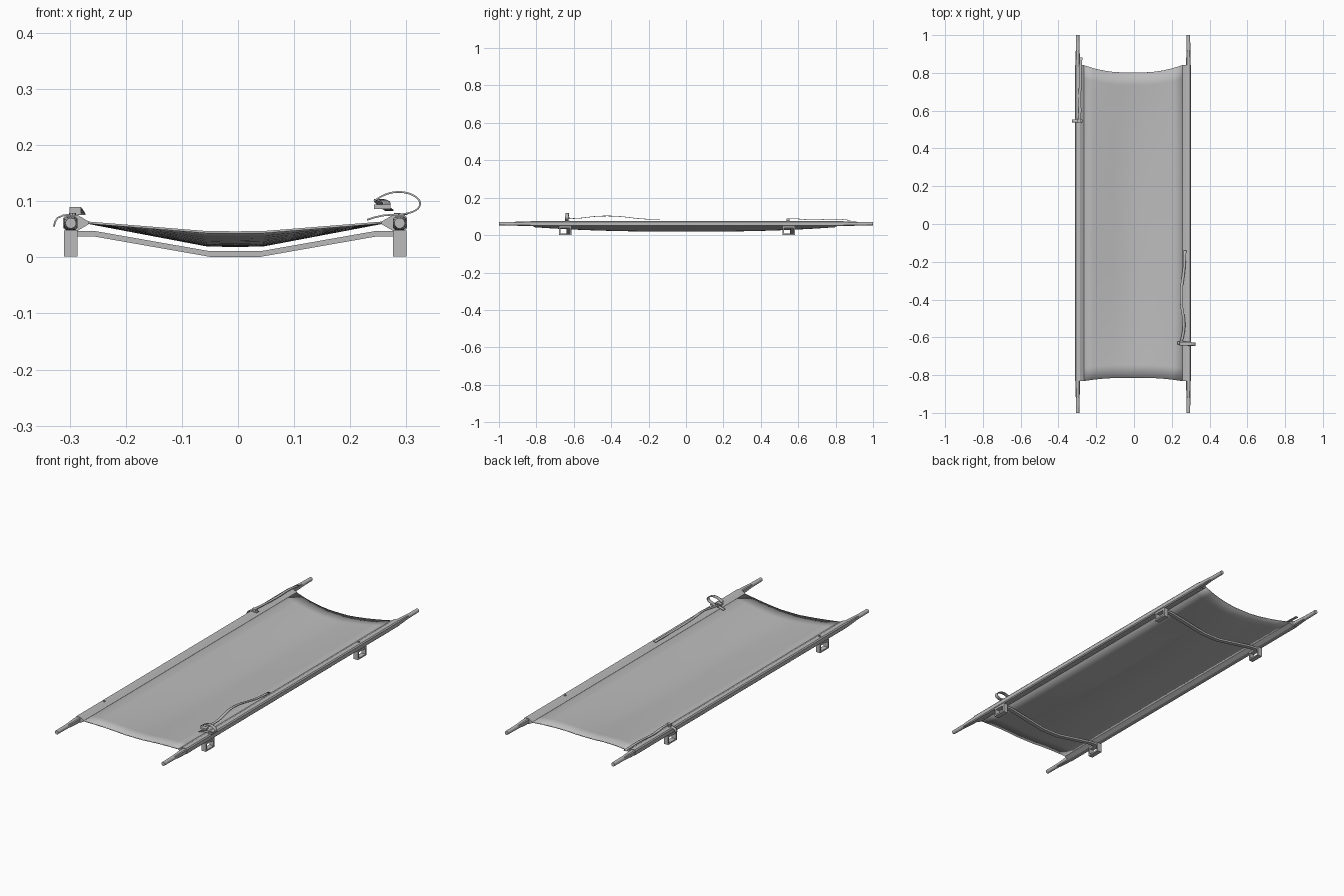
import bpy, bmesh
from math import cos, sin, pi
from mathutils import Vector

cube = bpy.data.objects.get("Cube")
if cube:
    bpy.data.objects.remove(cube)

grey = bpy.data.materials.new("light grey")
grey.use_nodes = True
grey.diffuse_color = (0.5, 0.5, 0.5, 1)
grey.node_tree.nodes["Principled BSDF"].inputs["Base Color"].default_value = (0.5, 0.5, 0.5, 1)

CX = -0.005      # middle between the poles
HALF = 0.293     # pole distance from the middle
PZ = 0.061       # pole height


def finish(name, bm, smooth=False):
    bmesh.ops.recalc_face_normals(bm, faces=bm.faces)
    mesh = bpy.data.meshes.new(name)
    bm.to_mesh(mesh)
    bm.free()
    mesh.materials.append(grey)
    obj = bpy.data.objects.new(name, mesh)
    bpy.context.collection.objects.link(obj)
    if smooth:
        for p in mesh.polygons:
            p.use_smooth = True
    return obj


def loft(name, rings):
    """Skin a list of closed rings and cap both ends."""
    bm = bmesh.new()
    loops = [[bm.verts.new(p) for p in ring] for ring in rings]
    for a, b in zip(loops, loops[1:]):
        for i in range(len(a)):
            j = (i + 1) % len(a)
            bm.faces.new((a[i], a[j], b[j], b[i]))
    bm.faces.new(loops[0])
    bm.faces.new(loops[-1])
    return finish(name, bm)


def box(name, lo, hi):
    ring = lambda y: [(lo[0], y, lo[2]), (hi[0], y, lo[2]), (hi[0], y, hi[2]), (lo[0], y, hi[2])]
    return loft(name, [ring(lo[1]), ring(hi[1])])


def ribbon(name, path, across, thick=0.003, levels=2):
    """Flat strap along a path, widened along the given vector."""
    bm = bmesh.new()
    w = Vector(across) / 2
    rows = [(bm.verts.new(Vector(p) - w), bm.verts.new(Vector(p) + w)) for p in path]
    for a, b in zip(rows, rows[1:]):
        bm.faces.new((a[0], a[1], b[1], b[0]))
    obj = finish(name, bm, levels > 0)
    if levels:
        sub = obj.modifiers.new("round", "SUBSURF")
        sub.levels = sub.render_levels = levels
        sub.boundary_smooth = "PRESERVE_CORNERS"
    sol = obj.modifiers.new("thickness", "SOLIDIFY")
    sol.thickness, sol.offset = thick, 0
    return obj


# Carrying poles: square inside the sleeve, tapering to round handles
def pole_ring(px, y, r, square):
    pts = []
    for i in range(16):
        c, s = cos(pi * (i + .5) / 8), sin(pi * (i + .5) / 8)
        k = r / max(abs(c), abs(s)) if square else r
        pts.append((px + c * k, y, PZ + s * k))
    return pts


for side, label in ((-1, "right"), (1, "left")):
    px = CX + side * HALF
    loft(label + "_pole", [pole_ring(px, y, r, sq) for y, r, sq in (
        (-1, .0095, 0), (-.92, .0105, 0), (-.86, .012, 1),
        (.86, .012, 1), (.92, .0105, 0), (1, .0095, 0))])

    # Fabric sleeve wrapped round the pole, closing to a seam on the inside
    section = [(.009, -.0135), (.0135, -.009), (.0135, .009), (.009, .0145),
               (-.012, .0145), (-.032, .003), (-.032, -.002), (-.012, -.0135)]
    loft(label + "_sleeve", [[(px + side * a, y, PZ + b) for a, b in section]
                             for y in (-.832, .842)])


# Sagging fabric bed with curved ends
bm = bmesh.new()
cols = (-.264, -.21, -.155, -.1, -.05, 0, .05, .1, .155, .21, .264)
grid = []
for i in range(25):
    t = i / 12 - 1
    row = []
    for dx in cols:
        pull = 1 - min(1, max(0, (abs(dx) - .045) / .219))
        curve = pull * (2 - pull) if pull < 1 else 1
        y = t * .837 + .005 - t * curve * (.04 if t > 0 else .018)
        depth = .0175 + .024 * (1 - abs(t) ** 2.5)
        row.append(bm.verts.new((CX + dx, y, .062 - depth * pull)))
    grid.append(row)
for a, b in zip(grid, grid[1:]):
    for j in range(len(cols) - 1):
        bm.faces.new((a[j], a[j + 1], b[j + 1], b[j]))
bed = finish("fabric_bed", bm, True)
mod = bed.modifiers.new("thickness", "SOLIDIFY")
mod.thickness, mod.offset = .004, 0

# Folding crossbars and hoop feet
for end, y in (("front", -.63), ("back", .565)):
    bar = [(-.305, .043), (-.25, .043), (-.045, .007), (.045, .007), (.25, .043), (.305, .043)]
    loft(end + "_crossbar", [[(CX + x, y + a, z + b) for a, b in
                              ((-.01, -.006), (.01, -.006), (.01, .004), (-.01, .004))]
                             for x, z in bar])
    for side, label in ((-1, "right"), (1, "left")):
        px = CX + side * HALF
        name = f"{end}_{label}_foot"
        x0, x1 = px - .012, px + .012
        box(name + "_base", (x0, y - .05, .002), (x1, y + .018, .009))
        box(name + "_top", (x0, y - .05, .038), (x1, y + .018, .048))
        box(name + "_inner_post", (x0, y + .01, .009), (x1, y + .018, .038))
        box(name + "_outer_post", (x0, y - .05, .009), (x1, y - .042, .038))

# Fastening studs on the sleeves
for name, x, y in (("right_front_stud", -.295, -.63), ("left_back_stud", .284, .545),
                   ("right_back_stud", -.295, .545), ("left_front_stud", .284, -.63)):
    loft(name, [[(x + .006 * cos(i * pi / 4), y + .006 * sin(i * pi / 4), z) for i in range(8)]
                for z in (.074, .079)])

# Left strap: long loose tail, curled end and buckle
ribbon("left_strap_tail", [(.27, -.14, .084), (.266, -.25, .086), (.25, -.33, .099),
                           (.247, -.42, .104), (.265, -.5, .1), (.266, -.56, .09),
                           (.25, -.625, .088)], (.014, 0, 0))
ribbon("left_strap_curl", [(.242, -.634, .1), (.262, -.634, .114), (.292, -.634, .119),
                           (.32, -.636, .109), (.328, -.638, .094), (.315, -.638, .08),
                           (.286, -.636, .076)], (0, .018, 0))
ribbon("left_strap_anchor", [(.23, -.63, .067), (.255, -.63, .076), (.302, -.63, .077)],
       (0, .016, 0), levels=1)
box("left_buckle", (.242, -.642, .086), (.272, -.62, .094))

# Right strap: tail lying on the sleeve, hanging end and buckle
ribbon("right_strap_tail", [(-.29, .545, .087), (-.284, .6, .088), (-.29, .66, .08),
                            (-.283, .74, .084), (-.286, .81, .087), (-.28, .88, .079)],
       (.014, 0, 0))
ribbon("right_strap_end", [(-.328, .545, .055), (-.325, .545, .073), (-.3, .545, .077),
                           (-.272, .545, .077)], (0, .016, 0), levels=1)
box("right_buckle", (-.3, .538, .078), (-.28, .553, .09))
